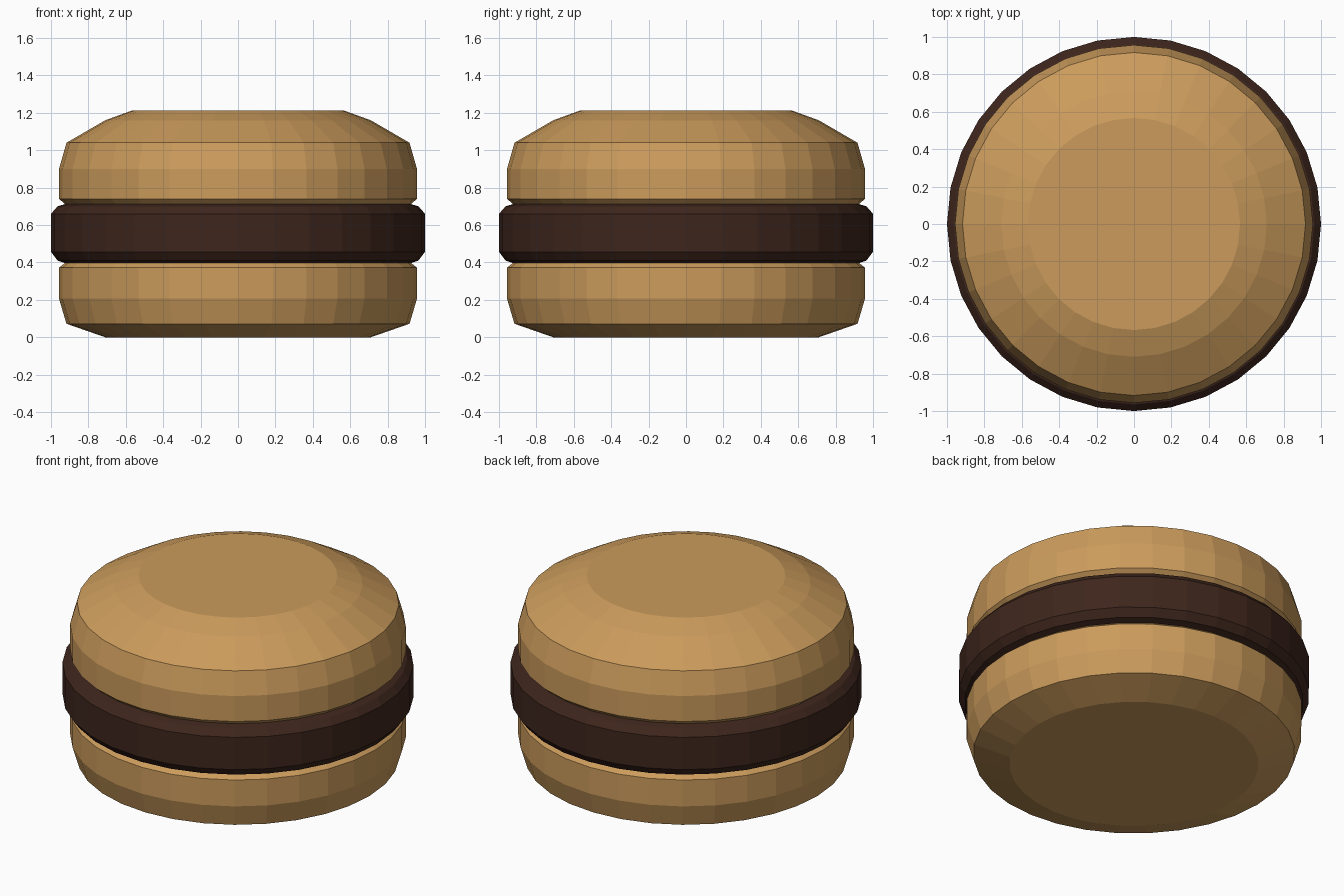
import bpy, bmesh
from math import cos, sin, pi

if "Cube" in bpy.data.objects:
    bpy.data.objects.remove(bpy.data.objects["Cube"])

SIDES = 32


def material(name, color):
    m = bpy.data.materials.new(name)
    m.diffuse_color = color
    m.use_nodes = True
    m.node_tree.nodes["Principled BSDF"].inputs["Base Color"].default_value = m.diffuse_color
    return m


def lathe(name, profile, mat):
    """Flat-faced, capped solid turned from (radius, z) points, bottom to top."""
    bm = bmesh.new()
    rings = [[bm.verts.new((r * cos(2 * pi * i / SIDES), r * sin(2 * pi * i / SIDES), z))
              for i in range(SIDES)] for r, z in profile]
    for low, high in zip(rings, rings[1:]):
        for i in range(SIDES):
            j = (i + 1) % SIDES
            bm.faces.new((low[i], low[j], high[j], high[i]))
    bm.faces.new(rings[0][::-1])
    bm.faces.new(rings[-1])
    mesh = bpy.data.meshes.new(name)
    bm.to_mesh(mesh)
    bm.free()
    mesh.materials.append(mat)
    obj = bpy.data.objects.new(name, mesh)
    bpy.context.collection.objects.link(obj)
    return obj


bun = material("bun", (0.60, 0.33, 0.107, 1))
meat = material("meat", (0.048, 0.019, 0.012, 1))

# Bottom bun: tapered foot, rounded upper rim
lathe("bottom_bun", [(0.71, 0), (0.917, 0.072), (0.957, 0.206),
                     (0.957, 0.372), (0.925, 0.397)], bun)
# Patty: wide disc with bevelled rims
lathe("patty", [(0.925, 0.397), (0.965, 0.41), (1, 0.457),
                (1, 0.66), (0.965, 0.70), (0.925, 0.712)], meat)
# Top bun: domed in steps to a flat crown
lathe("top_bun", [(0.925, 0.712), (0.957, 0.74), (0.957, 0.90), (0.917, 1.04),
                  (0.71, 1.16), (0.567, 1.212)], bun)
